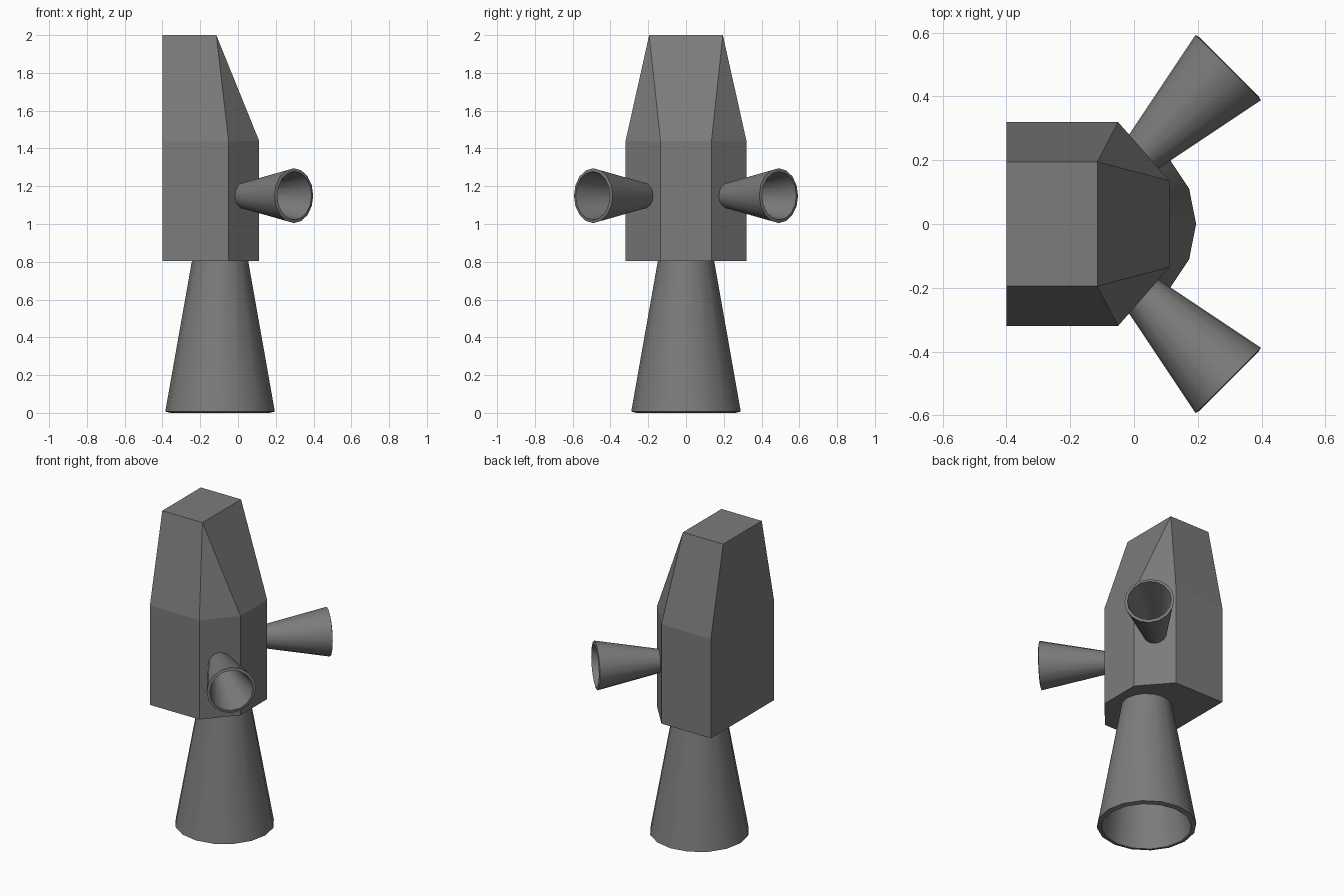
import bpy
import bmesh
import math
from mathutils import Vector

if "Cube" in bpy.data.objects:
    bpy.data.objects.remove(bpy.data.objects["Cube"])

grey = bpy.data.materials.new("dark_grey_metal")
grey.diffuse_color = (0.2, 0.2, 0.2, 1)
grey.use_nodes = True
grey.node_tree.nodes["Principled BSDF"].inputs["Base Color"].default_value = grey.diffuse_color


def finish(name, bm):
    bmesh.ops.recalc_face_normals(bm, faces=bm.faces)
    me = bpy.data.meshes.new(name)
    bm.to_mesh(me)
    bm.free()
    me.materials.append(grey)
    ob = bpy.data.objects.new(name, me)
    bpy.context.collection.objects.link(ob)
    return ob


def nozzle(name, base, direction, profile, sides=16):
    """Hollow cone: a closed (radius, distance) profile spun round an axis."""
    bm = bmesh.new()
    rings = []
    for r, d in profile:
        rings.append([bm.verts.new((r * math.cos(2 * math.pi * i / sides),
                                    r * math.sin(2 * math.pi * i / sides), d))
                      for i in range(sides)])
    for k, a in enumerate(rings):
        b = rings[(k + 1) % len(rings)]
        for i in range(sides):
            j = (i + 1) % sides
            bm.faces.new((a[i], a[j], b[j], b[i]))
    rot = Vector((0, 0, 1)).rotation_difference(Vector(direction)).to_matrix()
    for v in bm.verts:
        v.co = rot @ v.co + Vector(base)
    ob = finish(name, bm)
    bpy.ops.object.select_all(action='DESELECT')
    ob.select_set(True)
    bpy.context.view_layer.objects.active = ob
    bpy.ops.object.shade_smooth_by_angle(angle=math.radians(35))


# Body: chamfered column with a tapered top
half = [(-0.40, 0.32), (-0.05, 0.32), (0.112, 0.135)]
outline = [(x, -y) for x, y in half] + half[::-1]
bm = bmesh.new()
low = [bm.verts.new((x, y, 0.805)) for x, y in outline]
mid = [bm.verts.new((x, y, 1.44)) for x, y in outline]
tl, tr, br, bl = [bm.verts.new((x, y, 2.0)) for x, y in
                  ((-0.40, -0.195), (-0.115, -0.195), (-0.115, 0.195), (-0.40, 0.195))]
top = [tl, tr, tr, br, br, bl]  # chamfers close to a point at the top
bm.faces.new(low)
bm.faces.new((tl, tr, br, bl))
for i in range(6):
    j = (i + 1) % 6
    bm.faces.new((low[i], low[j], mid[j], mid[i]))
    upper = (top[j],) if top[i] is top[j] else (top[j], top[i])
    bm.faces.new((mid[i], mid[j]) + upper)
finish("body", bm)

# Main nozzle, pointing down with a thin slanted rim
nozzle("main_nozzle", (-0.095, 0, 0.81), (0, 0, -1),
       [(0.148, 0), (0.29, 0.803), (0.262, 0.81), (0.12, 0)])

# Two side nozzles on the chamfered faces
for side, label in ((-1, "front"), (1, "back")):
    nozzle(label + "_side_nozzle", (0.01, side * 0.205, 1.15), (1, side, 0),
           [(0.064, 0), (0.145, 0.404), (0.128, 0.408), (0.048, 0)])
